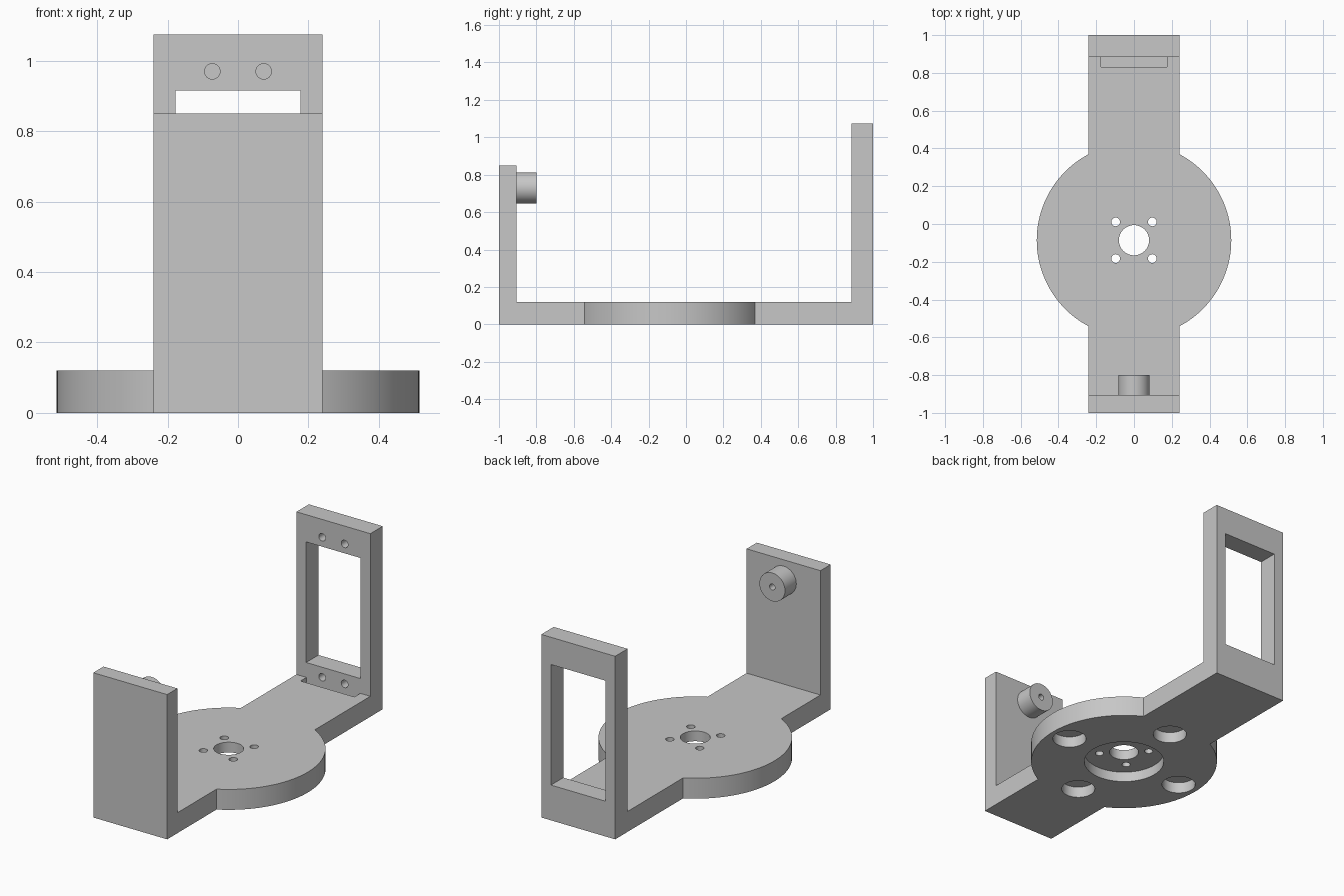
import bpy, bmesh, math
from mathutils import Matrix, Vector

old = bpy.data.objects.get("Cube")
if old:
    bpy.data.objects.remove(old, do_unlink=True)

grey = bpy.data.materials.new("light grey plastic")
grey.use_nodes = True
COLOR = (0.57, 0.57, 0.57, 1)
grey.diffuse_color = COLOR
grey.node_tree.nodes["Principled BSDF"].inputs["Base Color"].default_value = COLOR


def finish(name, bm):
    bmesh.ops.recalc_face_normals(bm, faces=bm.faces)
    mesh = bpy.data.meshes.new(name)
    bm.to_mesh(mesh)
    bm.free()
    mesh.materials.append(grey)
    obj = bpy.data.objects.new(name, mesh)
    bpy.context.collection.objects.link(obj)
    return obj


def box(name, lo, hi):
    lo, hi = Vector(lo), Vector(hi)
    bm = bmesh.new()
    bmesh.ops.create_cube(bm, size=1)
    bmesh.ops.scale(bm, vec=hi - lo, verts=bm.verts)
    bmesh.ops.translate(bm, vec=(lo + hi) / 2, verts=bm.verts)
    return finish(name, bm)


def cylinder(name, center, radius, length, axis="Z", segments=48):
    turn = Matrix.Rotation(math.pi / 2, 4, "X") if axis == "Y" else Matrix()
    bm = bmesh.new()
    bmesh.ops.create_cone(bm, cap_ends=True, segments=segments, radius1=radius,
                          radius2=radius, depth=length,
                          matrix=Matrix.Translation(center) @ turn)
    return finish(name, bm)


def combine(target, tool, operation):
    """Apply one boolean and remove the tool object."""
    tool.hide_render = True
    mod = target.modifiers.new("boolean", "BOOLEAN")
    mod.operation = operation
    mod.solver = "EXACT"
    mod.object = tool
    bpy.context.view_layer.update()
    graph = bpy.context.evaluated_depsgraph_get()
    mesh = bpy.data.meshes.new_from_object(target.evaluated_get(graph))
    target.modifiers.clear()
    target.data = mesh
    bpy.data.objects.remove(tool, do_unlink=True)


def cut(target, tool):
    combine(target, tool, "DIFFERENCE")


HALF, PLATE = 0.24, 0.12       # arm half width, plate thickness
FRONT, BACK = -0.905, 0.885    # inner faces of the two uprights
HUB = -0.086                   # y of the disc centre

# U-shaped bracket: side profile extruded across the width
profile = [(-1, 0), (1, 0), (1, 1.075), (BACK, 1.075), (BACK, PLATE),
           (FRONT, PLATE), (FRONT, 0.85), (-1, 0.85)]
bm = bmesh.new()
face = bm.faces.new([bm.verts.new((-HALF, y, z)) for y, z in profile])
side = bmesh.ops.extrude_face_region(bm, geom=[face])
bmesh.ops.translate(bm, vec=(2 * HALF, 0, 0),
                    verts=[v for v in side["geom"] if isinstance(v, bmesh.types.BMVert)])
bracket = finish("pan_tilt_bracket", bm)

# Round base joined to the arm
combine(bracket, cylinder("disc", (0, HUB, PLATE / 2), 0.515, PLATE, segments=128), "UNION")

# Servo window and clearance slot at the foot of the back upright
cut(bracket, box("window", (-0.177, 0.8, 0.207), (0.177, 1.1, 0.915)))
cut(bracket, box("slot", (-0.175, 0.83, 0.06), (0.175, BACK, 0.2)))

# Blind screw holes above and below the window
for x in (-0.073, 0.073):
    for z in (0.148, 0.97):
        cut(bracket, cylinder("screw_hole", (x, BACK, z), 0.022, 0.14, "Y", 24))

# Hub: centre bore, four screw holes, recess underneath
cut(bracket, cylinder("hub_recess", (0, HUB, 0), 0.22, 0.12, segments=64))
cut(bracket, cylinder("hub_bore", (0, HUB, 0.1), 0.08, 0.3))
for sx in (-1, 1):
    for sy in (-1, 1):
        cut(bracket, cylinder("hub_screw", (0.097 * sx, HUB + 0.097 * sy, 0.1),
                              0.023, 0.3, segments=24))

# Four round pockets underneath, on the axes of the disc
for i in range(4):
    a = i * math.pi / 2
    cut(bracket, cylinder("pocket", (0.395 * math.cos(a), HUB + 0.395 * math.sin(a), 0),
                          0.092, 0.13))

# Pivot boss on the front upright, with a blind bore
boss = cylinder("pivot_boss", (0, -0.855, 0.73), 0.083, 0.11, "Y")
cut(boss, cylinder("pivot_bore", (0, -0.8, 0.73), 0.018, 0.17, "Y", 24))

# Smooth round walls, keep edges sharp
bpy.ops.object.select_all(action="DESELECT")
for obj in (bracket, boss):
    obj.select_set(True)
bpy.context.view_layer.objects.active = bracket
bpy.ops.object.shade_smooth_by_angle(angle=math.radians(30))
